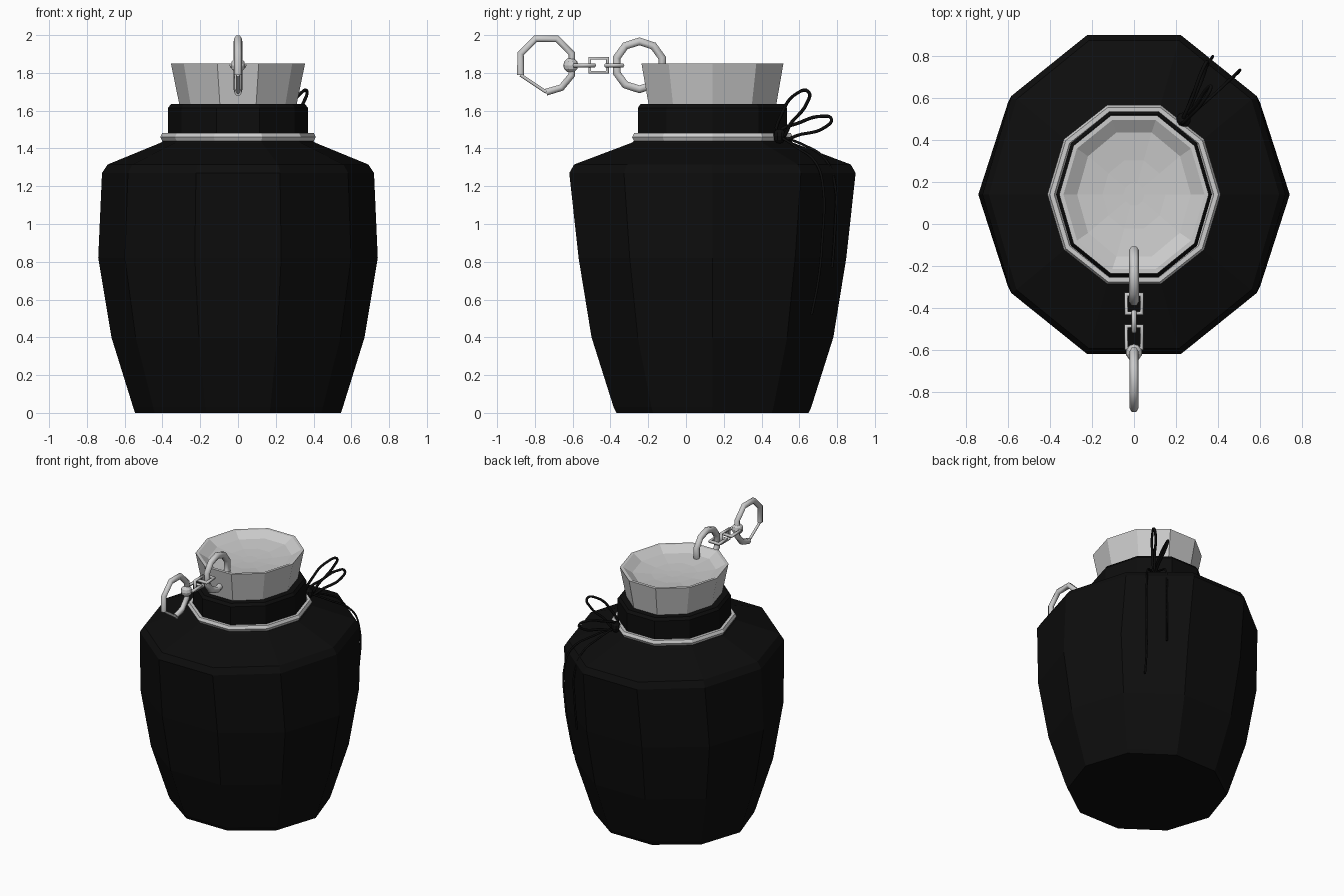
import bpy, bmesh
from math import sin, cos, pi, radians
from mathutils import Vector

if "Cube" in bpy.data.objects:
    bpy.data.objects.remove(bpy.data.objects["Cube"])

CY = 0.14   # jar axis offset in y
N = 10      # sides of the jar

black = bpy.data.materials.new("black")
black.diffuse_color = (0.004, 0.004, 0.004, 1)
black.use_nodes = True
black.node_tree.nodes["Principled BSDF"].inputs["Base Color"].default_value = black.diffuse_color


def lathe(name, profile, mat=None, closed=False):
    """Stack elliptical ten-sided rings (rx, ry, z); cap the ends or join them."""
    bm = bmesh.new()
    rings = [[bm.verts.new((rx * cos(2 * pi * i / N), CY + ry * sin(2 * pi * i / N), z))
              for i in range(N)] for rx, ry, z in profile]
    pairs = list(zip(rings, rings[1:]))
    if closed:
        pairs.append((rings[-1], rings[0]))
    else:
        bm.faces.new(rings[0][::-1])
        bm.faces.new(rings[-1])
    for a, b in pairs:
        for i in range(N):
            j = (i + 1) % N
            bm.faces.new((a[i], a[j], b[j], b[i]))
    bmesh.ops.recalc_face_normals(bm, faces=bm.faces)
    me = bpy.data.meshes.new(name)
    bm.to_mesh(me)
    bm.free()
    ob = bpy.data.objects.new(name, me)
    bpy.context.collection.objects.link(ob)
    if mat:
        me.materials.append(mat)
    return ob


def tube(name, pts, r, cyclic=False, mat=None, smooth=False):
    """Round bar along a path, converted to a mesh."""
    cu = bpy.data.curves.new(name, 'CURVE')
    cu.dimensions = '3D'
    cu.bevel_depth = r
    cu.bevel_resolution = 1
    cu.use_fill_caps = True
    if smooth:
        sp = cu.splines.new('BEZIER')
        sp.bezier_points.add(len(pts) - 1)
        for p, co in zip(sp.bezier_points, pts):
            p.co = co
            p.handle_left_type = p.handle_right_type = 'AUTO'
        sp.resolution_u = 5
    else:
        sp = cu.splines.new('POLY')
        sp.points.add(len(pts) - 1)
        for p, co in zip(sp.points, pts):
            p.co = (*co, 1)
    sp.use_cyclic_u = cyclic
    if mat:
        cu.materials.append(mat)
    ob = bpy.data.objects.new(name, cu)
    bpy.context.collection.objects.link(ob)
    bpy.ops.object.select_all(action='DESELECT')
    ob.select_set(True)
    bpy.context.view_layer.objects.active = ob
    bpy.ops.object.convert(target='MESH')
    return bpy.context.object


def ball(name, loc, r, mat=None):
    bpy.ops.mesh.primitive_uv_sphere_add(segments=10, ring_count=6, radius=r, location=loc)
    ob = bpy.context.object
    ob.name = name
    if mat:
        ob.data.materials.append(mat)
    return ob


def arc(y, z, r, degrees):
    return [(0, y + r * cos(radians(a)), z + r * sin(radians(a))) for a in degrees]


# Jar body with shoulder and neck
lathe("jar_body", [(.545, .535, 0), (.555, .55, .03), (.67, .673, .4), (.74, .745, .82),
                   (.72, .797, 1.27), (.69, .77, 1.315), (.41, .45, 1.43),
                   (.37, .41, 1.46)], black)

# Cloth collar
lathe("collar", [(.355, .40, 1.44), (.37, .415, 1.47), (.37, .415, 1.615),
                 (.355, .40, 1.635), (.30, .34, 1.635)], black)

# Stopper with a shallow dished top
lathe("stopper", [(.31, .355, 1.60), (.31, .355, 1.63), (.355, .395, 1.85),
                  (.335, .372, 1.85), (.27, .31, 1.81), (.15, .17, 1.795),
                  (.05, .055, 1.79)])

# Cord ring around the neck
lathe("neck_ring", [(.39 + .022 * cos(t * pi / 3), .425 + .022 * cos(t * pi / 3),
                     1.46 + .024 * sin(t * pi / 3)) for t in range(6)], closed=True)

# Chain: ring through the stopper, three links, ball and open clasp
tube("stopper_chain_ring", arc(-.247, 1.84, .127, range(90, 450, 36)), .024, True)
for i, (y0, y1, upright) in enumerate([(-.425, -.335, 0), (-.51, -.415, 1), (-.59, -.485, 0)]):
    corners = [(y0, -.037), (y1, -.037), (y1, .037), (y0, .037)]
    pts = [(0, y, 1.84 + s) if upright else (s, y, 1.84) for y, s in corners]
    tube(f"chain_link_{i + 1}", pts, .012, True)
ball("clasp_ball", (0, -.61, 1.84), .04)
clasp = arc(-.74, 1.845, .147, (202.5, 157.5, 112.5, 67.5, 22.5, -22.5, -57, -90))
tube("clasp_ring", clasp, .021)
tube("clasp_gate", [clasp[0], clasp[-1]], .010)

# Bow: knot, two loops, two hanging ends
knot = Vector((.235, .495, 1.465))
ball("bow_knot", knot, .036, black).scale = (1, 1, 1.1)
tube("bow_loop_upper", [knot, (.27, .515, 1.6), (.33, .585, 1.69), (.365, .648, 1.70),
                        (.345, .64, 1.64), (.29, .56, 1.54)], .009, True, black, True)
tube("bow_loop_lower", [knot, (.28, .61, 1.54), (.32, .72, 1.57), (.345, .77, 1.555),
                        (.34, .74, 1.515), (.29, .61, 1.475)], .009, True, black, True)
tube("bow_end_long", [knot, (.34, .58, 1.41), (.46, .69, 1.32), (.495, .725, 1.2),
                      (.495, .72, .9), (.475, .70, .7), (.46, .665, .52)],
     .007, False, black, True)
tube("bow_end_short", [knot, (.28, .62, 1.42), (.34, .74, 1.34), (.37, .79, 1.2),
                       (.37, .79, 1.0), (.36, .775, .77)], .007, False, black, True)
